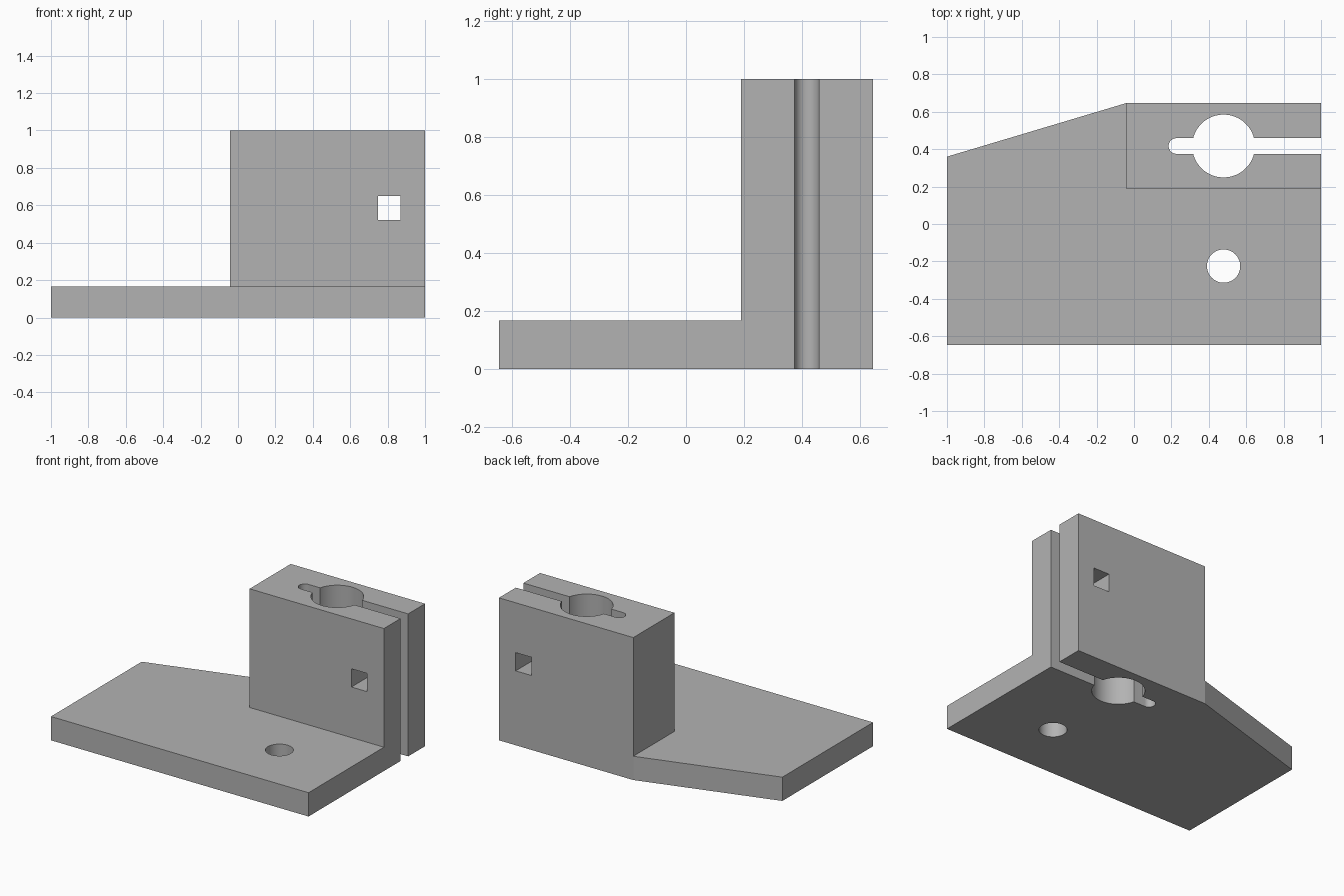
import bpy, bmesh
from math import asin, cos, sin, pi, radians

if "Cube" in bpy.data.objects:
    bpy.data.objects.remove(bpy.data.objects["Cube"])

grey = bpy.data.materials.new("matte grey")
grey.use_nodes = True
colour = (0.45, 0.45, 0.45, 1)
grey.diffuse_color = colour
grey.node_tree.nodes["Principled BSDF"].inputs["Base Color"].default_value = colour


def make_object(name, bm):
    bmesh.ops.recalc_face_normals(bm, faces=bm.faces[:])
    mesh = bpy.data.meshes.new(name)
    bm.to_mesh(mesh)
    bm.free()
    mesh.materials.append(grey)
    obj = bpy.data.objects.new(name, mesh)
    bpy.context.collection.objects.link(obj)
    return obj


def raise_faces(bm, faces, dz):
    """Extrude faces along z, returning the moved faces."""
    geom = bmesh.ops.extrude_face_region(bm, geom=faces)["geom"]
    verts = [g for g in geom if isinstance(g, bmesh.types.BMVert)]
    bmesh.ops.translate(bm, verts=verts, vec=(0, 0, dz))
    bmesh.ops.delete(bm, geom=[f for f in faces if f.is_valid], context='FACES')
    return [g for g in geom if isinstance(g, bmesh.types.BMFace)]


def prism(name, outline, z0, z1):
    bm = bmesh.new()
    face = bm.faces.new([bm.verts.new((x, y, z0)) for x, y in outline])
    geom = bmesh.ops.extrude_face_region(bm, geom=[face])["geom"]
    bmesh.ops.translate(bm, vec=(0, 0, z1 - z0),
                        verts=[g for g in geom if isinstance(g, bmesh.types.BMVert)])
    return make_object(name, bm)


def arc(cx, cy, r, a0, a1, steps):
    angles = [a0 + (a1 - a0) * i / steps for i in range(steps + 1)]
    return [(cx + r * cos(a), cy + r * sin(a)) for a in angles]


# Bracket body: plate outline with the block footprint raised out of it
BACK, STEP, LEFT, PLATE = 0.646, 0.19, -0.043, 0.167
bm = bmesh.new()
points = [(-1, -BACK), (1, -BACK), (1, STEP), (LEFT, STEP), (LEFT, BACK), (-1, 0.36), (1, BACK)]
v = [bm.verts.new((x, y, 0)) for x, y in points]
plate = bm.faces.new([v[i] for i in (0, 1, 2, 3, 4, 5)])
block = bm.faces.new([v[i] for i in (3, 2, 6, 4)])
bottom = [bm.faces.new([bm.verts.new(w.co) for w in (v[0], v[1], v[6], v[4], v[5])])]
top = raise_faces(bm, [plate, block], PLATE)
footprint = max(top, key=lambda f: f.calc_center_median().y)
raise_faces(bm, [footprint], 1 - PLATE)
bmesh.ops.remove_doubles(bm, verts=bm.verts[:], dist=0.0001)
# Merge the coplanar wall strips and make the underside one clean face
bmesh.ops.delete(bm, geom=[f for f in bm.faces
                           if all(w.co.z < 0.001 for w in f.verts)], context='FACES_ONLY')
loose = [e for e in bm.edges if not e.link_faces]
bmesh.ops.delete(bm, geom=loose, context='EDGES')
bmesh.ops.holes_fill(bm, edges=[e for e in bm.edges if e.is_boundary], sides=0)
bmesh.ops.dissolve_limit(bm, angle_limit=0.01, verts=bm.verts[:], edges=bm.edges[:])
bracket = make_object("clamp_bracket", bm)

# Clamp bore with its slit out to the side and rounded relief slot
CX, CY, R, HALF = 0.479, 0.417, 0.168, 0.042
a = asin(HALF / R)
keyhole = ([(1.2, CY + HALF)] + arc(CX, CY, R, a, pi - a, 32)
           + arc(0.227, CY, HALF, pi / 2, 3 * pi / 2, 16)
           + arc(CX, CY, R, pi + a, 2 * pi - a, 32) + [(1.2, CY - HALF)])
bolt_hole = arc(CX, -0.225, 0.089, 0, 2 * pi, 48)[:-1]
cutters = [prism("clamp_bore_cutter", keyhole, -0.2, 1.2),
           prism("bolt_hole_cutter", bolt_hole, -0.2, 0.5)]

# Square cross hole through both clamp jaws
square = [(0.748, 0), (0.87, 0), (0.87, 1), (0.748, 1)]
cutters.append(prism("square_hole_cutter", square, 0.522, 0.65))

for cutter in cutters:
    cutter.hide_render = True
    mod = bracket.modifiers.new(cutter.name, 'BOOLEAN')
    mod.operation = 'DIFFERENCE'
    mod.solver = 'EXACT'
    mod.object = cutter

# Apply the cuts, drop the cutters, and smooth only the round walls
bpy.ops.object.select_all(action='DESELECT')
bpy.context.view_layer.objects.active = bracket
bracket.select_set(True)
for cutter in cutters:
    bpy.ops.object.modifier_apply(modifier=cutter.name)
    bpy.data.objects.remove(cutter)
bpy.ops.object.shade_smooth_by_angle(angle=radians(14))
